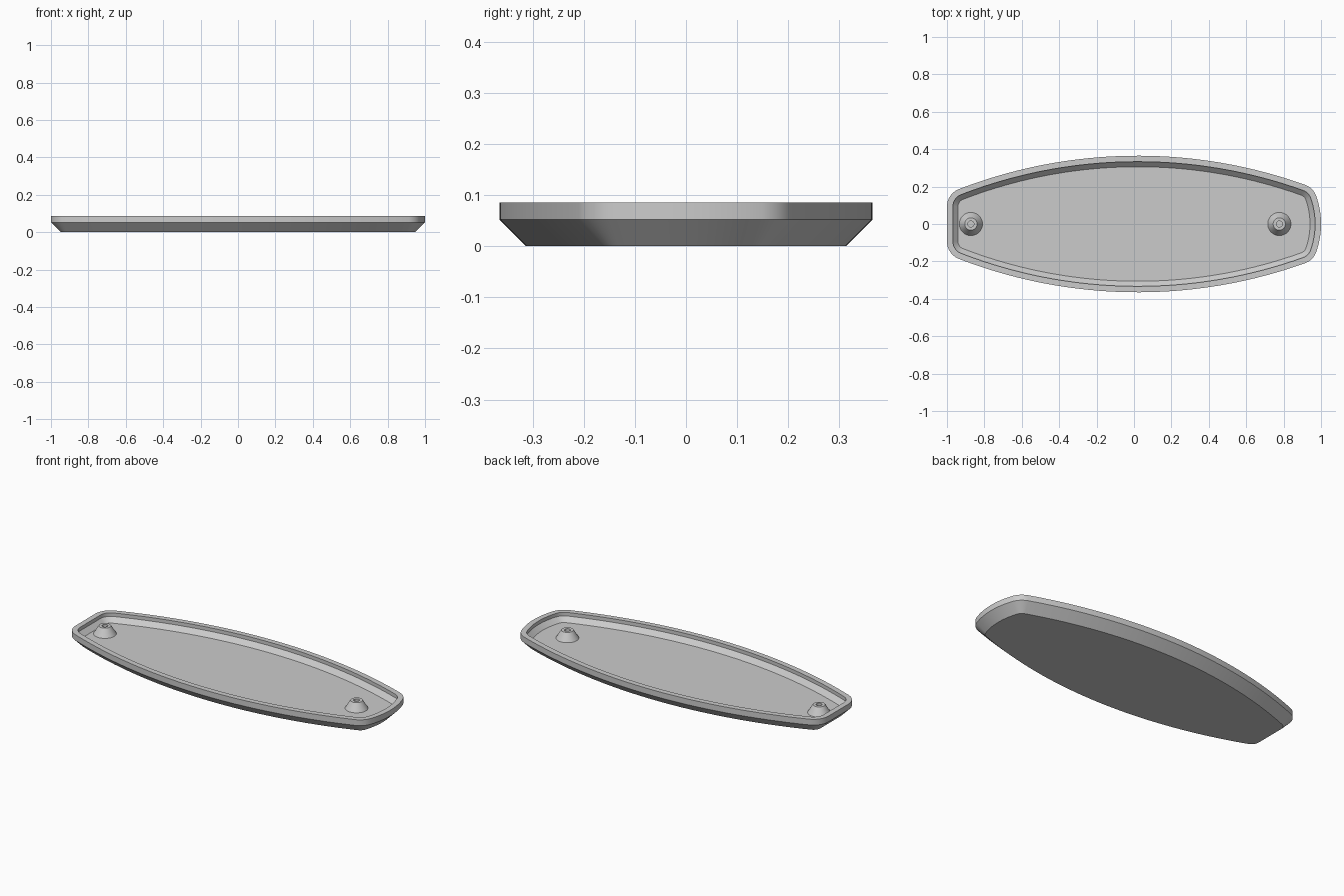
import bpy, bmesh, math
from mathutils import Vector

if "Cube" in bpy.data.objects:
    bpy.data.objects.remove(bpy.data.objects["Cube"])

# Single plain plastic colour
grey = bpy.data.materials.new("light grey plastic")
grey.use_nodes = True
colour = (0.6, 0.6, 0.6, 1)
grey.diffuse_color = colour
grey.node_tree.nodes["Principled BSDF"].inputs["Base Color"].default_value = colour


def loft(name, rings):
    """Skin a stack of closed rings and cap both ends."""
    bm = bmesh.new()
    loops = [[bm.verts.new(p) for p in ring] for ring in rings]
    n = len(loops[0])
    for a, b in zip(loops, loops[1:]):
        for i in range(n):
            j = (i + 1) % n
            bm.faces.new((a[i], a[j], b[j], b[i]))
    bm.faces.new(loops[0][::-1])
    bm.faces.new(loops[-1])
    bmesh.ops.recalc_face_normals(bm, faces=bm.faces)
    mesh = bpy.data.meshes.new(name)
    bm.to_mesh(mesh)
    bm.free()
    mesh.materials.append(grey)
    obj = bpy.data.objects.new(name, mesh)
    bpy.context.collection.objects.link(obj)
    bpy.ops.object.select_all(action='DESELECT')
    obj.select_set(True)
    bpy.context.view_layer.objects.active = obj
    bpy.ops.object.shade_smooth_by_angle(angle=math.radians(30))
    return obj


# Outline: shallow side arcs, a flat left-hand end, a bowed right-hand end
SIDE_R, END_R, CORNER_R = 2.65, 0.45, 0.1
side = Vector((0.02, 0.365 - SIDE_R))
end = Vector((1 - END_R, 0))
reach = SIDE_R - CORNER_R

# Centres of the tangent corner fillets
flat_x = -1 + CORNER_R
flat_corner = Vector((flat_x, side.y + math.sqrt(reach**2 - (flat_x - side.x)**2)))
gap = end - side
along = (reach**2 - (END_R - CORNER_R)**2 + gap.length_squared) / (2 * gap.length)
across = math.sqrt(reach**2 - along**2)
u = gap.normalized()
bow_corner = side + u * along + Vector((u.y, -u.x)) * across


def angle(a, b):
    return math.atan2(b.y - a.y, b.x - a.x)


a_end = angle(end, bow_corner)
a_bow = angle(side, bow_corner)
a_flat = angle(side, flat_corner)
ARCS = [(end, END_R, 0, a_end, 8),
        (bow_corner, CORNER_R, a_end, a_bow, 10),
        (side, SIDE_R, a_bow, a_flat, 40),
        (flat_corner, CORNER_R, a_flat, math.pi, 12)]


def outline(inset, z):
    """Outline moved inward by an exact distance."""
    half = []
    for centre, radius, start, stop, steps in ARCS:
        for i in range(steps):
            t = start + (stop - start) * i / steps
            half.append((centre.x + (radius - inset) * math.cos(t),
                         centre.y + (radius - inset) * math.sin(t), z))
    half.append((-1 + inset, flat_corner.y, z))
    return half + [(x, -y, z) for x, y, z in half[:0:-1]]


# Tray: chamfered underside, upright rim, hollow inside of even thickness
WALL, TOP, FLOOR = 0.032, 0.086, 0.038
tray_profile = [(0.052, 0), (0, 0.052), (0, TOP),
                (WALL, TOP), (WALL, 0.065), (0.059, FLOOR)]
loft("tray", [outline(d, z) for d, z in tray_profile])


# Hollow tapered screw posts
def circle(x, r, z, n=40):
    return [(x + r * math.cos(2 * math.pi * i / n),
             r * math.sin(2 * math.pi * i / n), z) for i in range(n)]


post_profile = [(0.062, FLOOR - 0.004), (0.062, FLOOR), (0.033, 0.085),
                (0.016, 0.085), (0.016, 0.05)]
for name, x in (("right_screw_post", -0.872), ("left_screw_post", 0.777)):
    loft(name, [circle(x, r, z) for r, z in post_profile])
